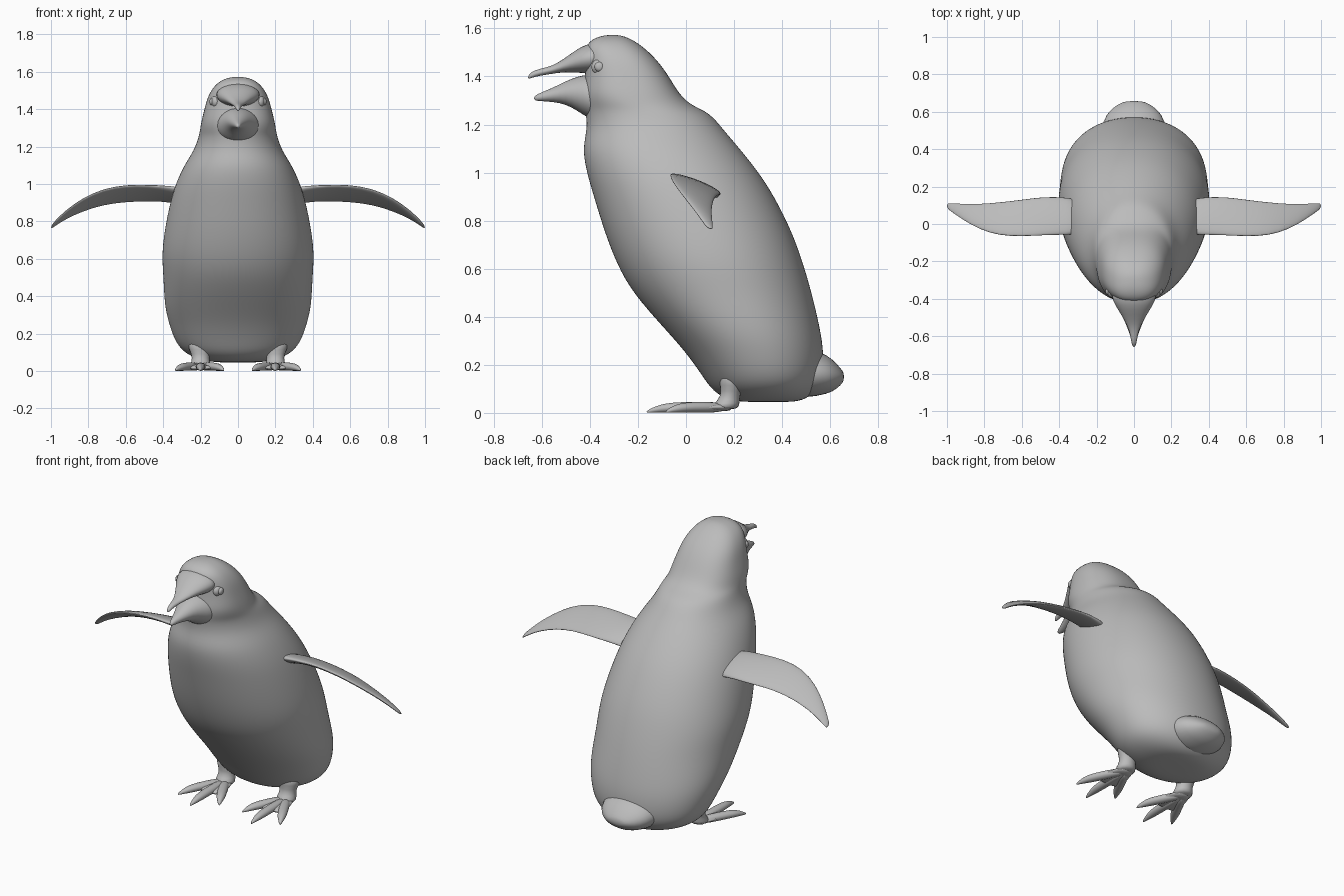
import bpy
import math
from mathutils import Vector

cube = bpy.data.objects.get("Cube")
if cube:
    bpy.data.objects.remove(cube)

grey = bpy.data.materials.new("plain grey")
grey.use_nodes = True
grey.diffuse_color = (0.5, 0.5, 0.5, 1)
grey.node_tree.nodes["Principled BSDF"].inputs["Base Color"].default_value = (0.5, 0.5, 0.5, 1)


def ring(center, u, v, power=2.0, count=24):
    """Closed superellipse around center, spanned by half-axes u and v."""
    points = []
    for i in range(count):
        angle = math.tau * i / count
        c, s = math.cos(angle), math.sin(angle)
        a = math.copysign(abs(c) ** (2 / power), c)
        b = math.copysign(abs(s) ** (2 / power), s)
        points.append(Vector(center) + a * Vector(u) + b * Vector(v))
    return points


def loft(name, rings, levels=1):
    """Skin a row of rings, close both ends and smooth the result."""
    count = len(rings[0])
    verts = [point for loop in rings for point in loop]
    faces = []
    for r in range(len(rings) - 1):
        for i in range(count):
            j = (i + 1) % count
            low, high = r * count, (r + 1) * count
            faces.append((low + i, low + j, high + j, high + i))
    faces.append(tuple(reversed(range(count))))
    faces.append(tuple(range(len(verts) - count, len(verts))))
    mesh = bpy.data.meshes.new(name)
    mesh.from_pydata(verts, [], faces)
    return finish(name, mesh, levels)


def finish(name, mesh, levels):
    obj = bpy.data.objects.new(name, mesh)
    bpy.context.collection.objects.link(obj)
    mesh.materials.append(grey)
    # Make every face point outward
    import bmesh
    bm = bmesh.new()
    bm.from_mesh(mesh)
    bmesh.ops.recalc_face_normals(bm, faces=bm.faces)
    bm.to_mesh(mesh)
    bm.free()
    mesh.shade_smooth()
    if levels:
        subdivision = obj.modifiers.new("smooth surface", "SUBSURF")
        subdivision.levels = subdivision.render_levels = levels
    return obj


def along_y(rows, power=2.0, count=16):
    """Rings facing the y axis from rows of y, bottom, top, half width."""
    return [ring((0, y, (low + top) / 2), (half, 0, 0), (0, 0, (top - low) / 2), power, count)
            for y, low, top, half in rows]


# Body, neck and head: height, front, back, half width
body_rows = [
    (0.045, 0.27, 0.42, 0.06), (0.05, 0.18, 0.49, 0.18), (0.09, 0.11, 0.54, 0.28),
    (0.15, 0.07, 0.57, 0.335), (0.25, 0, 0.575, 0.37), (0.35, -0.09, 0.56, 0.395),
    (0.5, -0.225, 0.525, 0.4), (0.62, -0.29, 0.49, 0.41), (0.75, -0.34, 0.445, 0.395),
    (0.9, -0.385, 0.37, 0.365), (1, -0.415, 0.305, 0.335), (1.1, -0.433, 0.225, 0.29),
    (1.18, -0.412, 0.155, 0.235), (1.25, -0.418, 0.1, 0.212), (1.28, -0.425, 0.02, 0.205),
    (1.33, -0.43, -0.03, 0.198), (1.4, -0.42, -0.07, 0.18), (1.47, -0.42, -0.12, 0.162),
    (1.53, -0.42, -0.185, 0.125), (1.562, -0.38, -0.24, 0.075), (1.573, -0.33, -0.28, 0.025),
]
loft("body_and_head", [
    ring((0, (front + back) / 2, z), (half, 0, 0), (0, (back - front) / 2, 0), 2.4 if z > 1.3 else 2.1, 32)
    for z, front, back, half in body_rows], 2)

# Short blunt tail
loft("tail", along_y([
    (0.4, 0.045, 0.3, 0.2), (0.56, 0.07, 0.26, 0.17), (0.61, 0.085, 0.225, 0.13),
    (0.645, 0.115, 0.185, 0.08), (0.658, 0.135, 0.165, 0.04)]))

# Open beak
loft("upper_beak", along_y([
    (-0.34, 1.41, 1.545, 0.13), (-0.41, 1.412, 1.54, 0.118), (-0.46, 1.415, 1.51, 0.085),
    (-0.51, 1.418, 1.472, 0.055), (-0.56, 1.41, 1.442, 0.028), (-0.61, 1.403, 1.432, 0.018),
    (-0.645, 1.393, 1.42, 0.012), (-0.658, 1.388, 1.4, 0.005)]))
loft("lower_beak", along_y([
    (-0.34, 1.2, 1.41, 0.14), (-0.41, 1.225, 1.41, 0.11), (-0.45, 1.255, 1.402, 0.085),
    (-0.5, 1.283, 1.382, 0.06), (-0.55, 1.293, 1.355, 0.038), (-0.6, 1.297, 1.335, 0.02),
    (-0.635, 1.299, 1.318, 0.008)]))

# Flipper sections: x, leading y, leading z, trailing y, trailing z, thickness
flipper_rows = [
    (0.27, -0.06, 0.97, 0.13, 0.88, 0.035), (0.36, -0.06, 0.985, 0.145, 0.91, 0.024),
    (0.48, -0.062, 0.995, 0.15, 0.91, 0.018), (0.6, -0.07, 0.995, 0.132, 0.905, 0.017),
    (0.72, -0.065, 0.975, 0.118, 0.89, 0.016), (0.83, -0.03, 0.925, 0.108, 0.855, 0.014),
    (0.92, 0.025, 0.86, 0.108, 0.815, 0.012), (0.98, 0.068, 0.8, 0.112, 0.775, 0.009),
    (1, 0.085, 0.775, 0.11, 0.76, 0.005),
]

for side, label in ((1, "left"), (-1, "right")):
    sections = []
    for x, lead_y, lead_z, trail_y, trail_z, thick in flipper_rows:
        lead = Vector((side * x, lead_y, lead_z))
        trail = Vector((side * x, trail_y, trail_z))
        chord = (trail - lead) / 2
        normal = Vector((0, -chord.z, chord.y)).normalized() * thick
        sections.append(ring((lead + trail) / 2, chord, normal, count=14))
    loft(label + "_flipper", sections)

    # Eye with a raised lid
    for name, radius, x in (("eyelid", 0.036, 0.119), ("eye", 0.022, 0.138)):
        eye_rings = []
        for step in range(1, 8):
            turn = math.pi * step / 8
            size = radius * math.sin(turn)
            eye_rings.append(ring((side * (x - radius * 0.7 * math.cos(turn)), -0.36, 1.44),
                                  (0, size, 0), (0, 0, size), count=12))
        loft(label + "_" + name, eye_rings)

    # Short leg spreading into the foot
    loft(label + "_leg", [
        ring((side * 0.2, y, z), (wide, 0, 0), (0, deep, 0), count=12)
        for z, y, wide, deep in ((0.012, 0.16, 0.06, 0.06), (0.04, 0.17, 0.055, 0.055),
                                 (0.07, 0.185, 0.045, 0.04), (0.11, 0.19, 0.06, 0.05),
                                 (0.18, 0.21, 0.09, 0.08))])

    # Webbing across the toe roots
    loft(label + "_webbing", [
        ring((side * x, y, z), (wide, 0, 0), (0, 0, z - 0.006), count=12)
        for x, y, z, wide in ((0.2, 0.2, 0.024, 0.04), (0.2, 0.12, 0.024, 0.065),
                              (0.202, 0.05, 0.02, 0.085), (0.204, 0.01, 0.016, 0.09))])

    # Three spread toes ending in claws
    for toe, tip_x, tip_y in (("inner", 0.075, -0.07), ("middle", 0.2, -0.165), ("outer", 0.335, -0.085)):
        root, tip = Vector((side * 0.2, 0.17, 0)), Vector((side * tip_x, tip_y, 0))
        across = (tip - root).normalized().cross(Vector((0, 0, 1)))
        toe_rings = []
        for t, width, height in ((0, 0.03, 0.045), (0.45, 0.028, 0.048), (0.7, 0.027, 0.044),
                                 (0.82, 0.02, 0.036), (0.93, 0.011, 0.022), (1, 0.003, 0.008)):
            center = root.lerp(tip, t) + Vector((0, 0, height / 2))
            toe_rings.append(ring(center, across * width, (0, 0, height / 2), count=10))
        loft(label + "_" + toe + "_toe", toe_rings)
